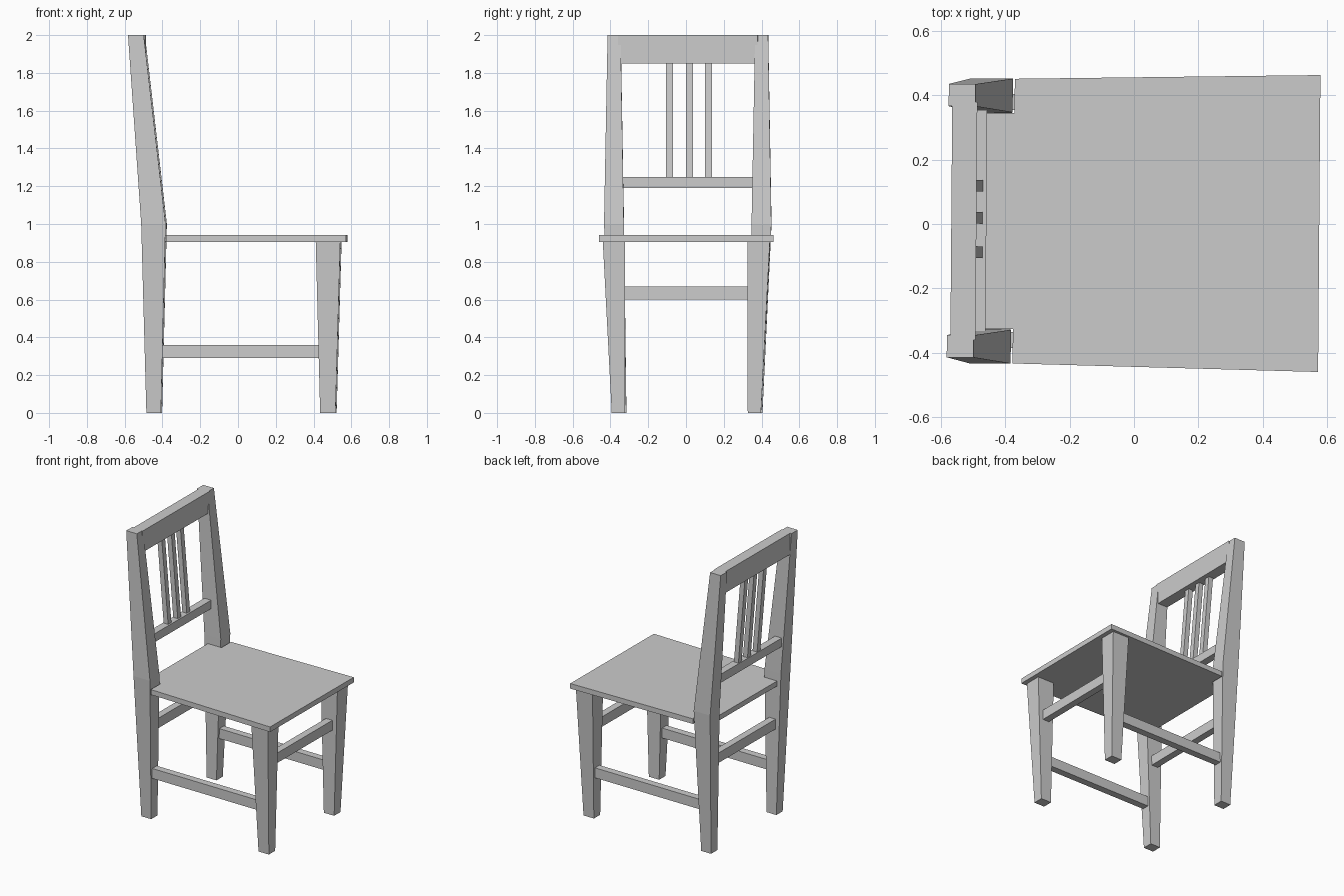
import bpy, bmesh, math

if "Cube" in bpy.data.objects:
    bpy.data.objects.remove(bpy.data.objects["Cube"])


def place(name, bm, mirror=False):
    bmesh.ops.recalc_face_normals(bm, faces=bm.faces)
    mesh = bpy.data.meshes.new(name)
    bm.to_mesh(mesh)
    bm.free()
    ob = bpy.data.objects.new(name, mesh)
    bpy.context.collection.objects.link(ob)
    # the whole chair stands turned very slightly
    ob.rotation_euler.z = math.radians(-0.45)
    ob.location.y = 0.006
    if mirror:
        ob.modifiers.new("mirror", "MIRROR").use_axis = (False, True, False)
    return ob


def loft(name, sections, mirror=False):
    """Stack rectangles (z, x0, x1, y0, y1) into one closed bar."""
    bm = bmesh.new()
    rings = [[bm.verts.new(p) for p in ((x0, y0, z), (x1, y0, z), (x1, y1, z), (x0, y1, z))]
             for z, x0, x1, y0, y1 in sections]
    for a, b in zip(rings, rings[1:]):
        for i in range(4):
            j = (i + 1) % 4
            bm.faces.new((a[i], a[j], b[j], b[i]))
    bm.faces.new(rings[0][::-1])
    bm.faces.new(rings[-1])
    return place(name, bm, mirror)


def bar(name, x, y, z, mirror=False):
    return loft(name, [(z[0], *x, *y), (z[1], *x, *y)], mirror)


# legs
loft("front_leg", [(0, .438, .519, .325, .395), (.905, .415, .545, .325, .442)], True)
loft("back_post", [(0, -.482, -.405, .325, .395),
                   (1.0, -.509, -.38, .338, .443),
                   (2.0, -.579, -.496, .356, .425)], True)

# seat, notched around the back posts
outline = [(.576, .4615), (-.374, .4425), (-.374, .336), (-.48, .336)]
outline += [(x, -y) for x, y in reversed(outline)]
bm = bmesh.new()
face = bm.faces.new([bm.verts.new((x, y, .905)) for x, y in outline])
top = bmesh.ops.extrude_face_region(bm, geom=[face])["geom"]
bmesh.ops.translate(bm, vec=(0, 0, .036), verts=[v for v in top if isinstance(v, bmesh.types.BMVert)])
place("seat", bm)

# stretchers between the legs
bar("side_stretcher", (-.42, .45), (.345, .395), (.29, .36), True)
bar("front_stretcher", (.455, .505), (-.34, .34), (.60, .67))
bar("back_stretcher", (-.47, -.42), (-.34, .34), (.60, .67))

# backrest rails and slats
bar("top_rail", (-.568, -.49), (-.37, .37), (1.85, 2.0))
bar("lower_back_rail", (-.512, -.459), (-.35, .35), (1.19, 1.25))
for i, y in enumerate((-.097, .009, .109)):
    loft(f"back_slat_{i + 1}", [(1.24, -.505, -.47, y - .018, y + .018),
                                (1.86, -.558, -.523, y - .018, y + .018)])
